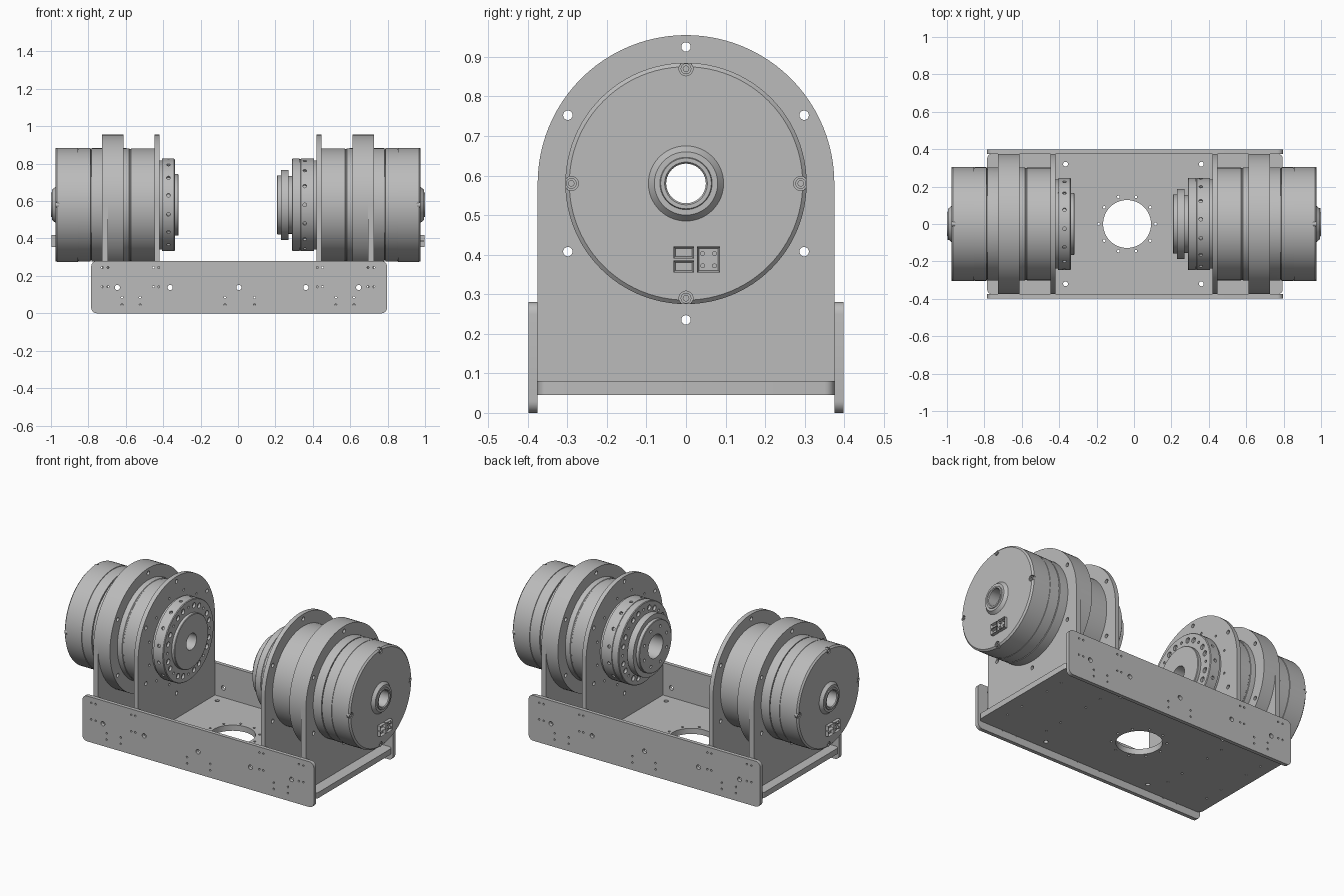
import bpy, bmesh
from math import sin, cos, pi, radians
from mathutils import Matrix, Vector

cube = bpy.data.objects.get("Cube")
if cube:
    bpy.data.objects.remove(cube)

AXIS_Z = 0.58
grey = bpy.data.materials.new("machined grey")
grey.use_nodes = True
grey.diffuse_color = (0.5, 0.5, 0.5, 1)
grey.node_tree.nodes["Principled BSDF"].inputs["Base Color"].default_value = (0.5, 0.5, 0.5, 1)
half_turn = Matrix.Rotation(pi, 4, 'Z')


def activate(ob):
    bpy.ops.object.select_all(action='DESELECT')
    ob.select_set(True)
    bpy.context.view_layer.objects.active = ob


def mesh_object(name, bm):
    bmesh.ops.recalc_face_normals(bm, faces=bm.faces)
    me = bpy.data.meshes.new(name)
    bm.to_mesh(me)
    bm.free()
    me.materials.append(grey)
    ob = bpy.data.objects.new(name, me)
    bpy.context.collection.objects.link(ob)
    return ob


def add_cylinder(bm, center, direction, radius, length, segments=16):
    turn = Vector((0, 0, 1)).rotation_difference(Vector(direction)).to_matrix().to_4x4()
    bmesh.ops.create_cone(bm, cap_ends=True, segments=segments, radius1=radius, radius2=radius,
                          depth=length, matrix=Matrix.Translation(center) @ turn)


def drill(ob, holes):
    """Cut separate round holes given as (center, direction, radius, length)."""
    bm = bmesh.new()
    for c, d, r, length in holes:
        add_cylinder(bm, c, d, r, length, 64 if r > 0.05 else 16)
    cutter = mesh_object("hole_cutter", bm)
    cutter.hide_render = True
    mod = ob.modifiers.new("holes", 'BOOLEAN')
    mod.operation = 'DIFFERENCE'
    mod.solver = 'EXACT'
    mod.object = cutter
    activate(ob)
    bpy.ops.object.modifier_apply(modifier=mod.name)
    bpy.data.objects.remove(cutter)


def finish(ob, flip=False):
    if flip:
        ob.data.transform(half_turn)
    activate(ob)
    bpy.ops.object.shade_smooth_by_angle(angle=radians(30))


def prism(name, points, offset):
    """Extrude a closed outline of 3D points along an offset."""
    bm = bmesh.new()
    face = bm.faces.new([bm.verts.new(p) for p in points])
    new = bmesh.ops.extrude_face_region(bm, geom=[face])["geom"]
    bmesh.ops.translate(bm, verts=[v for v in new if isinstance(v, bmesh.types.BMVert)], vec=offset)
    return mesh_object(name, bm)


def rounded_rect(u0, u1, v0, v1, r):
    corners = [(u1 - r, v1 - r), (u0 + r, v1 - r), (u0 + r, v0 + r), (u1 - r, v0 + r)]
    return [(cu + r * cos(a), cv + r * sin(a))
            for k, (cu, cv) in enumerate(corners)
            for a in [(k + i / 6) * pi / 2 for i in range(7)]]


def lathe(name, profile):
    """Turn a closed (x, radius) profile about the motor axis."""
    bm = bmesh.new()
    vs = [bm.verts.new((x, 0, AXIS_Z + r)) for x, r in profile]
    es = [bm.edges.new((vs[i - 1], vs[i])) for i in range(len(vs))]
    bmesh.ops.spin(bm, geom=vs + es, cent=(0, 0, AXIS_Z), axis=(1, 0, 0), angle=2 * pi, steps=96)
    bmesh.ops.remove_doubles(bm, verts=bm.verts, dist=1e-5)
    return mesh_object(name, bm)


def ring_points(x, radius, count, start=0.0):
    for i in range(count):
        a = start + 2 * pi * i / count
        yield Vector((x, radius * cos(a), AXIS_Z + radius * sin(a)))


X = (1, 0, 0)
Y = (0, 1, 0)
Z = (0, 0, 1)

# Base plate with central opening, bolt circle and mounting holes
base = prism("base_plate", [(u, v, 0.045) for u, v in rounded_rect(-0.785, 0.795, -0.375, 0.375, 0.025)],
             (0, 0, 0.035))
holes = [((-0.037, 0, 0.06), Z, 0.128, 0.2)]
holes += [((-0.037 + 0.152 * cos(i * pi / 5), 0.152 * sin(i * pi / 5), 0.06), Z, 0.007, 0.2) for i in range(10)]
holes += [((x, y, 0.06), Z, 0.013, 0.2) for x in (-0.366, 0.36) for y in (-0.32, 0.32)]
holes += [((x, y, 0.045), Z, 0.006, 0.03) for x in (-0.71, -0.433, 0.433, 0.71)
          for y in (-0.228, -0.107, 0.107, 0.228)]
drill(base, holes)
finish(base)

# Long side plates
for name, y in (("front_side_plate", -0.398), ("back_side_plate", 0.375)):
    plate = prism(name, [(u, y, v) for u, v in rounded_rect(-0.785, 0.797, 0, 0.28, 0.03)], (0, 0.023, 0))
    holes = [((x, y, 0.138), Y, 0.014, 0.2) for x in (-0.645, -0.363, 0.005, 0.363, 0.645)]
    holes += [((s * x, y, z), Y, 0.0055, 0.2) for s in (-1, 1) for x in (0.424, 0.452, 0.695, 0.726)
              for z in (0.142, 0.245)]
    holes += [((x, y, z), Y, 0.0055, 0.2) for x in (-0.62, -0.523, -0.07, 0.088, 0.523, 0.62)
              for z in (0.046, 0.085)]
    drill(plate, holes)
    finish(plate)


def bracket(name, x0, x1, bore, extra, flip):
    arch = [(x0, 0.375 * cos(a), AXIS_Z + 0.375 * sin(a)) for a in [pi * i / 48 for i in range(49)]]
    ob = prism(name, arch + [(x0, -0.375, 0.08), (x0, 0.375, 0.08)], (x1 - x0, 0, 0))
    holes = [((x0, 0, AXIS_Z), X, bore, 0.3)]
    holes += [(p, X, 0.012, 0.3) for p in ring_points(x0, 0.345, 6, pi / 2)]
    drill(ob, holes + extra)
    finish(ob, flip)


# Motor outline shared by both sides, from inner flange to bored end cap
body_profile = [(0.405, 0.247), (0.405, 0.238), (0.43, 0.238), (0.43, 0.301), (0.572, 0.301),
                (0.574, 0.299), (0.58, 0.299), (0.582, 0.301), (0.60, 0.303), (0.782, 0.303),
                (0.783, 0.296), (0.787, 0.296), (0.788, 0.304), (0.852, 0.304), (0.853, 0.302),
                (0.855, 0.302), (0.856, 0.305), (0.968, 0.305), (0.977, 0.295),
                (0.977, 0.095), (0.995, 0.08), (0.995, 0.066), (1.0, 0.064),
                (1.0, 0.054), (0.995, 0.05)]
stepped_nose = [(0.4, 0.05), (0.4, 0.072), (0.208, 0.072), (0.208, 0.155), (0.211, 0.158),
                (0.23, 0.158), (0.23, 0.187), (0.27, 0.187), (0.27, 0.155), (0.288, 0.155),
                (0.288, 0.243), (0.292, 0.247), (0.328, 0.247), (0.33, 0.244), (0.334, 0.244), (0.336, 0.247)]
flat_nose = [(0.318, 0.05), (0.318, 0.162), (0.321, 0.165), (0.338, 0.165), (0.338, 0.243), (0.342, 0.247)]

for side, flip in (("left", False), ("right", True)):
    # Upright brackets and the thick ring behind the outer one
    small = [(p, X, 0.007, 0.3) for p in ring_points(0.42, 0.275, 12, pi / 12)]
    bracket(side + "_inner_bracket", 0.42, 0.447, 0.2, small, flip)
    bracket(side + "_outer_bracket", 0.694, 0.726, 0.28, [], flip)
    ring = lathe(side + "_bracket_ring", [(0.613, 0.28), (0.613, 0.375), (0.694, 0.375), (0.694, 0.28)])
    drill(ring, [(p, X, 0.012, 0.4) for p in ring_points(0.65, 0.345, 6, pi / 2)])
    finish(ring, flip)

    # Motor with bolt holes on the flange face, its rim, the hub and the end cover
    motor = lathe(side + "_motor", (flat_nose if flip else stepped_nose) + body_profile)
    face_x = 0.338 if flip else 0.288
    rim_x = 0.372 if flip else 0.357
    holes = [(p, X, 0.018, 0.03) for p in ring_points(0.972, 0.29, 4)]
    for i, p in enumerate(ring_points(face_x, 0.206, 24)):
        holes.append((p, X, 0.008 if i % 3 == 0 else 0.016, 0.03))
    for p in ring_points(rim_x, 0.247, 15, radians(12)):
        holes.append((p, p - Vector((rim_x, 0, AXIS_Z)), 0.010, 0.024))
    if not flip:
        holes += [(p, X, 0.009, 0.03) for p in ring_points(0.208, 0.118, 8, pi / 8)]
    drill(motor, holes)
    finish(motor, flip)

    # Cap screws seated in the end cover pockets
    bm = bmesh.new()
    for p in ring_points(0.962, 0.29, 4):
        add_cylinder(bm, p, X, 0.0135, 0.026, 24)
    screws = mesh_object(side + "_cap_screws", bm)
    drill(screws, [(p, X, 0.007, 0.016) for p in ring_points(0.975, 0.29, 4)])
    finish(screws, flip)

    # Cable sockets on the end cover
    bm = bmesh.new()
    for y0, y1, z0, z1 in ((-0.032, 0.02, 0.355, 0.385), (-0.032, 0.02, 0.39, 0.42), (0.028, 0.086, 0.355, 0.42)):
        size = Matrix.Diagonal((0.025, y1 - y0, z1 - z0, 1))
        place = Matrix.Translation((0.985, (y0 + y1) / 2, (z0 + z1) / 2))
        made = bmesh.ops.create_cube(bm, size=1, matrix=place @ size)["verts"]
        front = max({f for v in made for f in v.link_faces}, key=lambda f: f.calc_center_median().x)
        bmesh.ops.inset_region(bm, faces=[front], thickness=0.007)
        bmesh.ops.translate(bm, verts=front.verts, vec=(-0.016, 0, 0))
    for y in (0.042, 0.072):
        for z in (0.372, 0.403):
            add_cylinder(bm, (0.985, y, z), X, 0.006, 0.02)
    finish(mesh_object(side + "_cable_sockets", bm), flip)
